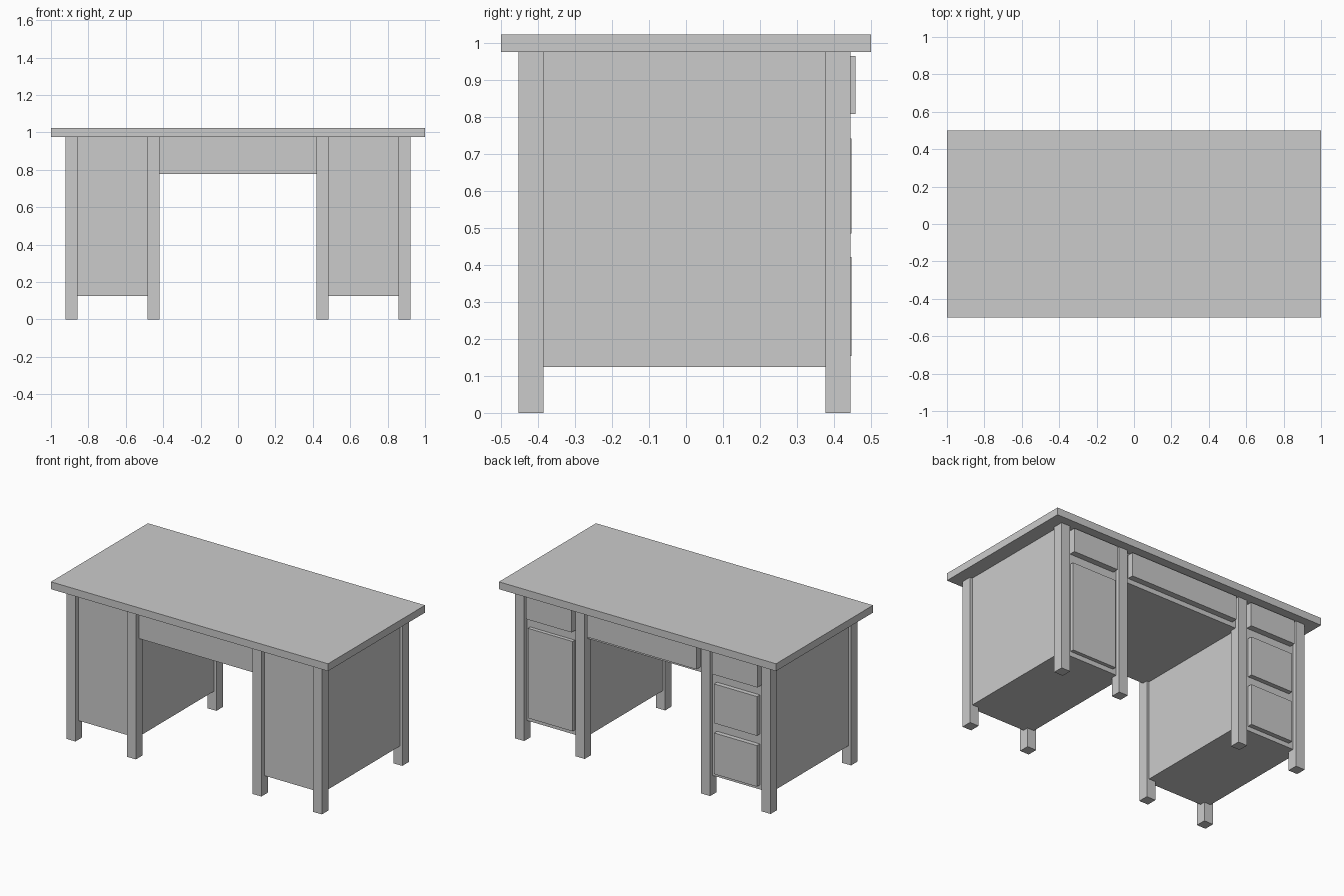
import bpy

if "Cube" in bpy.data.objects:
    bpy.data.objects.remove(bpy.data.objects["Cube"])


def box(name, x, y, z):
    """Axis-aligned box from (min, max) ranges."""
    bpy.ops.mesh.primitive_cube_add(
        size=1, location=[(a + b) / 2 for a, b in (x, y, z)])
    ob = bpy.context.object
    ob.name = name
    ob.scale = [b - a for a, b in (x, y, z)]
    bpy.ops.object.transform_apply(location=False, rotation=False, scale=True)
    return ob


def mirrored(name, x, y, z):
    """The same box on the left and right of the desk."""
    box(name + "_right", x, y, z)
    box(name + "_left", (-x[1], -x[0]), y, z)


FRAME_Y = 0.417   # recessed face behind the drawers
UNDER = 0.974     # underside of the desktop

# Desktop
box("desktop", (-1, 1), (-0.5, 0.5), (UNDER, 1.022))

# Eight square legs
for x in ((0.42, 0.485), (0.857, 0.922)):
    mirrored("front_leg", x, (-0.452, -0.385), (0, UNDER))
    mirrored("back_leg", x, (0.377, 0.444), (0, UNDER))

# Pedestals set between the legs, and the shallow body over the knee space
mirrored("pedestal", (0.437, 0.904), (-0.42, FRAME_Y), (0.124, UNDER))
box("centre_body", (-0.437, 0.437), (-0.42, FRAME_Y), (0.776, UNDER))

# Upper row of drawers
UPPER = (0.807, 0.963)
mirrored("upper_drawer", (0.506, 0.836), (FRAME_Y - 0.02, 0.457), UPPER)
box("centre_drawer", (-0.395, 0.395), (FRAME_Y - 0.02, 0.457), UPPER)

# Two deep drawers on the left pedestal, one door on the right
for z in ((0.153, 0.421), (0.485, 0.741)):
    box("deep_drawer", (-0.825, -0.516), (FRAME_Y - 0.02, 0.447), z)
box("cupboard_door", (0.51, 0.832), (FRAME_Y - 0.02, 0.441), (0.155, 0.741))
